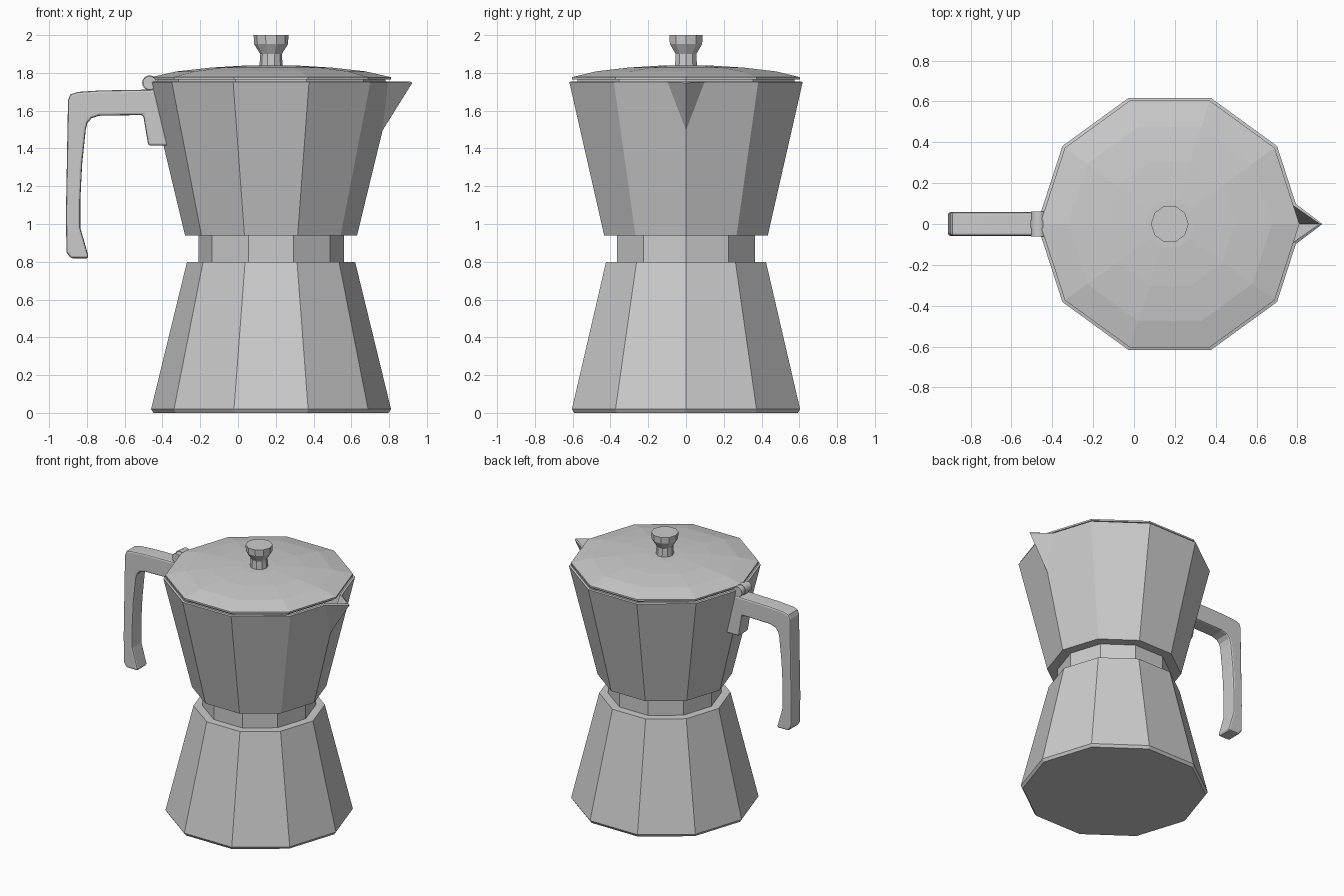
import bpy, bmesh, math

if "Cube" in bpy.data.objects:
    bpy.data.objects.remove(bpy.data.objects["Cube"])

CX = 0.175      # axis of the pot
SIDES = 10


def finish(name, bm, recalc=True):
    if recalc:
        bmesh.ops.recalc_face_normals(bm, faces=bm.faces[:])
    me = bpy.data.meshes.new(name)
    bm.to_mesh(me)
    bm.free()
    ob = bpy.data.objects.new(name, me)
    bpy.context.collection.objects.link(ob)
    return ob


def ring(bm, r, z):
    step = 2 * math.pi / SIDES
    return [bm.verts.new((CX + r * math.cos(i * step), r * math.sin(i * step), z))
            for i in range(SIDES)]


def lathe(name, profile):
    """Ten-sided solid from (radius, z) points, capped at both ends."""
    bm = bmesh.new()
    rings = [ring(bm, r, z) for r, z in profile]
    for a, b in zip(rings, rings[1:]):
        for i in range(SIDES):
            j = (i + 1) % SIDES
            bm.faces.new((a[i], a[j], b[j], b[i]))
    bm.faces.new(rings[0][::-1])
    bm.faces.new(rings[-1])
    return finish(name, bm)


def extrude_y(name, points, half, bevel=0.0):
    """Side profile in x, z extruded symmetrically along y."""
    bm = bmesh.new()
    front = [bm.verts.new((x, -half, z)) for x, z in points]
    back = [bm.verts.new((x, half, z)) for x, z in points]
    n = len(points)
    bm.faces.new(front)
    bm.faces.new(back[::-1])
    for i in range(n):
        j = (i + 1) % n
        bm.faces.new((front[i], front[j], back[j], back[i]))
    ob = finish(name, bm)
    if bevel:
        mod = ob.modifiers.new("soft_edges", "BEVEL")
        mod.width = bevel
        mod.segments = 2
        mod.angle_limit = math.radians(50)
    return ob


# Water chamber and neck
lathe("water_chamber", [(0.622, 0), (0.635, 0.02), (0.445, 0.80)])
lathe("neck", [(0.385, 0.79), (0.385, 0.96)])

# Upper jug: open shell whose front corner is pulled into a pouring spout
bm = bmesh.new()
low, high = ring(bm, 0.445, 0.95), ring(bm, 0.635, 1.755)
for i in range(1, SIDES - 1):
    bm.faces.new((low[i], low[i + 1], high[i + 1], high[i]))
bm.faces.new(low[::-1])
root = bm.verts.new((CX + 0.576, 0, 1.50))
side_a = bm.verts.new(high[0].co.lerp(high[1].co, 0.24))
side_b = bm.verts.new(high[0].co.lerp(high[-1].co, 0.24))
tip = high[0]
tip.co = (0.91, 0, 1.755)
bm.faces.new((low[0], low[1], high[1], side_a, root))
bm.faces.new((low[-1], low[0], root, side_b, high[-1]))
bm.faces.new((root, side_a, tip))
bm.faces.new((root, tip, side_b))
jug = finish("upper_jug", bm)
shell = jug.modifiers.new("wall", "SOLIDIFY")
shell.thickness = 0.015
shell.offset = -1

# Lid and knob
lathe("lid", [(0.605, 1.745), (0.605, 1.765), (0.635, 1.765), (0.635, 1.777),
              (0.50, 1.808), (0.32, 1.828), (0.12, 1.84)])
lathe("lid_knob", [(0.062, 1.83), (0.057, 1.90), (0.09, 1.953), (0.092, 2.0)])

# Hinge knuckles with the leaf that joins the lid
for k, (y, r) in enumerate([(-0.04, 0.036), (0, 0.04), (0.04, 0.036)]):
    bpy.ops.mesh.primitive_cylinder_add(vertices=16, radius=r, depth=0.04,
                                        location=(-0.468, y, 1.747),
                                        rotation=(math.pi / 2, 0, 0))
    bpy.context.object.name = f"hinge_knuckle_{k + 1}"
    bpy.ops.object.shade_smooth_by_angle(angle=math.radians(35))
extrude_y("hinge_leaf", [(-0.47, 1.75), (-0.39, 1.765), (-0.39, 1.785), (-0.46, 1.776)], 0.02)

# Handle with its mounting block
extrude_y("handle", [
    (-0.37, 1.415), (-0.475, 1.415), (-0.502, 1.577), (-0.735, 1.573), (-0.775, 1.56),
    (-0.797, 1.535), (-0.806, 1.50), (-0.825, 1.32), (-0.835, 1.12), (-0.835, 0.98),
    (-0.79, 0.825), (-0.80, 0.818), (-0.885, 0.818), (-0.908, 0.85), (-0.911, 1.05),
    (-0.90, 1.655), (-0.888, 1.685), (-0.85, 1.699), (-0.73, 1.707), (-0.44, 1.712)],
    0.058, 0.012)
